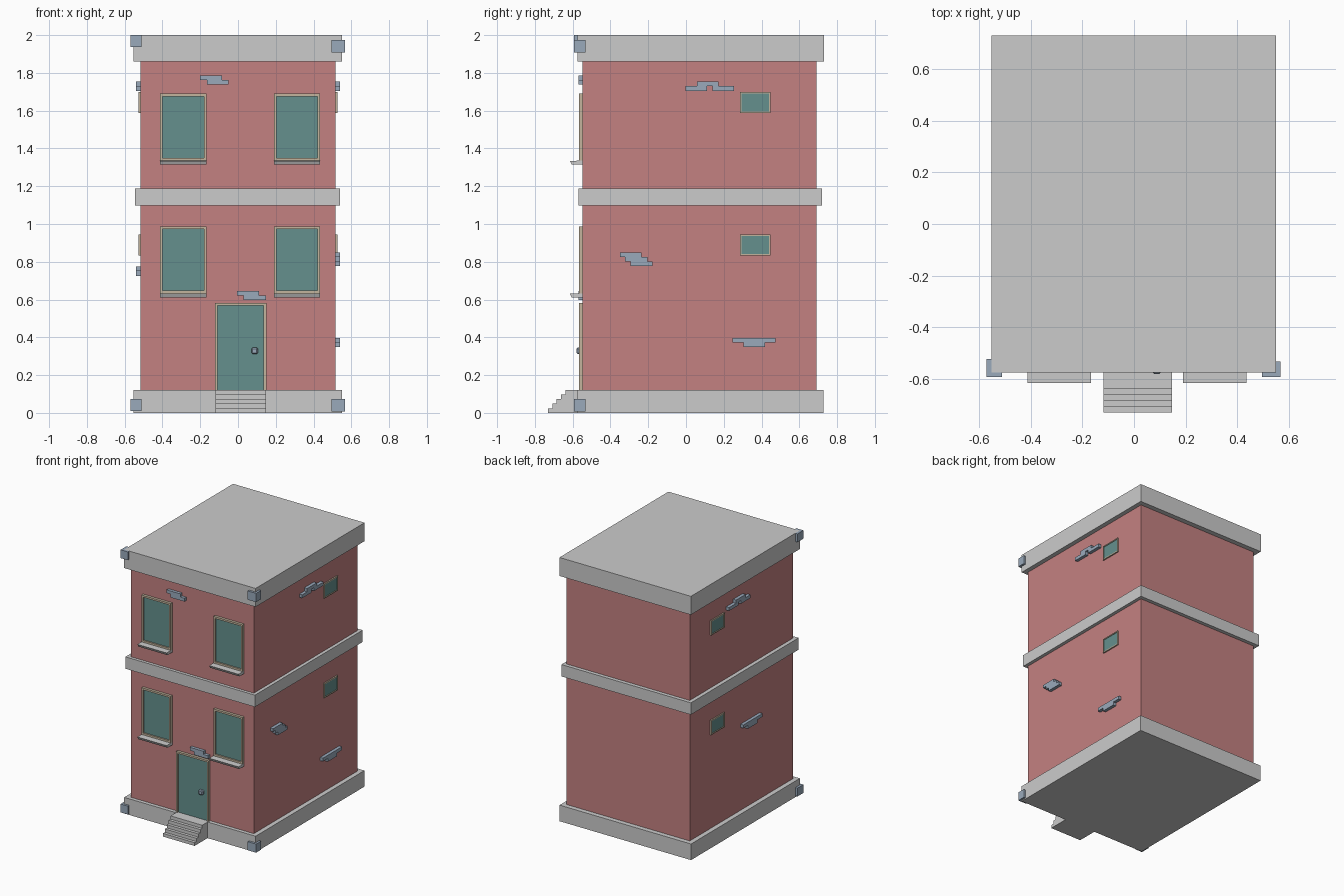
import bpy, bmesh

if "Cube" in bpy.data.objects:
    bpy.data.objects.remove(bpy.data.objects["Cube"])

def mat(name, r, g, b):
    m = bpy.data.materials.new(name)
    m.diffuse_color = (r, g, b, 1)
    m.use_nodes = True
    m.node_tree.nodes["Principled BSDF"].inputs["Base Color"].default_value = m.diffuse_color
    return m

RED = mat("red_wall", 0.55, 0.22, 0.22)
TEAL = mat("teal_paint", 0.13, 0.28, 0.27)
TAN = mat("tan_frame", 0.55, 0.46, 0.34)
SLATE = mat("blue_grey_stone", 0.32, 0.40, 0.50)

def finish(name, bm, material=None):
    bmesh.ops.recalc_face_normals(bm, faces=bm.faces)
    me = bpy.data.meshes.new(name)
    bm.to_mesh(me)
    bm.free()
    ob = bpy.data.objects.new(name, me)
    bpy.context.collection.objects.link(ob)
    if material:
        me.materials.append(material)
    return ob

def add_box(bm, x, y, z):
    vs = bmesh.ops.create_cube(bm, size=1)["verts"]
    for v in vs:
        for i, (a, b) in enumerate((x, y, z)):
            v.co[i] = a if v.co[i] < 0 else b

def boxes(name, items, material=None):
    bm = bmesh.new()
    for it in items:
        add_box(bm, *it)
    return finish(name, bm, material)

def extrude_x(name, pts, x0, x1, material=None):
    # side profile in y, z swept along x
    bm = bmesh.new()
    f = bm.faces.new([bm.verts.new((x0, y, z)) for y, z in pts])
    r = bmesh.ops.extrude_face_region(bm, geom=[f])
    for v in r["geom"]:
        if isinstance(v, bmesh.types.BMVert):
            v.co.x = x1
    return finish(name, bm, material)

# main walls and stone bands
XW, YF, YB = 0.516, -0.547, 0.692
boxes("walls", [((-XW, XW), (YF, YB), (0.06, 1.93))], RED)
boxes("base_band", [((-0.552, 0.55), (-0.575, 0.728), (0, 0.122))])
boxes("middle_band", [((-0.545, 0.541), (-0.57, 0.72), (1.097, 1.187))])
boxes("roof_band", [((-0.552, 0.55), (-0.575, 0.73), (1.86, 2.0))])

def ring(x, z, w, y):
    # four bars around an opening in the front wall
    return [((x[0], x[0] + w), y, z), ((x[1] - w, x[1]), y, z),
            ((x[0] + w, x[1] - w), y, (z[1] - w, z[1])),
            ((x[0] + w, x[1] - w), y, (z[0], z[0] + w))]

# front windows with tapered sills
for x in ((-0.413, -0.167), (0.19, 0.435)):
    for zb in (0.612, 1.314):
        z = (zb + 0.021, zb + 0.376)
        boxes("window_frame", ring(x, z, 0.014, (-0.567, -0.53)), TAN)
        boxes("window_pane", [((x[0] + 0.014, x[1] - 0.014), (-0.556, -0.53),
                               (z[0] + 0.014, z[1] - 0.014))], TEAL)
        extrude_x("window_sill", [(-0.53, zb), (-0.605, zb), (-0.615, zb + 0.02),
                                  (-0.53, zb + 0.022)], *x)

# front door
boxes("door_frame", ring((-0.123, 0.15), (0.115, 0.583), 0.014, (-0.567, -0.53))[:3], TAN)
boxes("door", [((-0.109, 0.136), (-0.558, -0.53), (0.115, 0.569))], TEAL)
knob = boxes("door_knob", [((0.071, 0.106), (-0.58, -0.55), (0.311, 0.346))], SLATE)
bev = knob.modifiers.new("bevel", "BEVEL")
bev.width = 0.007

# entrance steps
pts = [(-0.56, 0), (-0.73, 0)]
for i in range(5):
    y = -0.73 + 0.0228 * i
    if i:
        pts.append((y, 0.0244 * i))
    pts.append((y, 0.0244 * (i + 1)))
pts.append((-0.56, 0.122))
extrude_x("entrance_steps", pts, -0.118, 0.147)

# small side windows on both walls
for s in (-1, 1):
    def sx(a, b):
        return tuple(sorted((s * a, s * b)))
    for zb in (0.833, 1.588):
        y, z, w = (0.285, 0.447), (zb, zb + 0.111), 0.008
        fr = [(sx(0.50, 0.526), b[0], b[2]) for b in ring(y, z, w, (0, 0))]
        boxes("side_window_frame", fr, TAN)
        boxes("side_window_pane", [(sx(0.50, 0.521), (y[0] + w, y[1] - w),
                                    (z[0] + w, z[1] - w))], TEAL)

# raised brick patches: rows of (start, end, bottom, top)
front = [
    [(-0.20, -0.085, 1.763, 1.787), (-0.165, -0.05, 1.738, 1.763)],
    [(-0.005, 0.11, 0.622, 0.646), (0.03, 0.147, 0.598, 0.622)],
]
for rows in front:
    boxes("front_bricks", [((a, b), (-0.57, -0.53), (c, d)) for a, b, c, d in rows], SLATE)

high = [(-0.002, 0.112, 1.705, 1.73), (0.14, 0.255, 1.705, 1.73), (0.057, 0.172, 1.73, 1.755)]
side = [
    (1, high), (-1, high),
    (1, [(-0.35, -0.235, 0.825, 0.848), (-0.322, -0.205, 0.801, 0.825),
         (-0.293, -0.177, 0.777, 0.801)]),
    (1, [(0.247, 0.475, 0.372, 0.397), (0.305, 0.417, 0.348, 0.372)]),
    (-1, [(-0.145, 0.085, 0.75, 0.775), (-0.088, 0.028, 0.725, 0.75)]),
]
for s, rows in side:
    x = tuple(sorted((s * 0.50, s * 0.54)))
    boxes("side_bricks", [(x, (a, b), (c, d)) for a, b, c, d in rows], SLATE)

# corner stones on the front corners
for x, y, z in (
    ((-0.57, -0.51), (-0.592, -0.522), (0.01, 0.073)),
    ((0.496, 0.566), (-0.592, -0.532), (0.008, 0.073)),
    ((-0.57, -0.51), (-0.592, -0.522), (1.937, 2.0)),
    ((0.496, 0.566), (-0.592, -0.532), (1.907, 1.973)),
):
    boxes("corner_stone", [(x, y, z)], SLATE)
